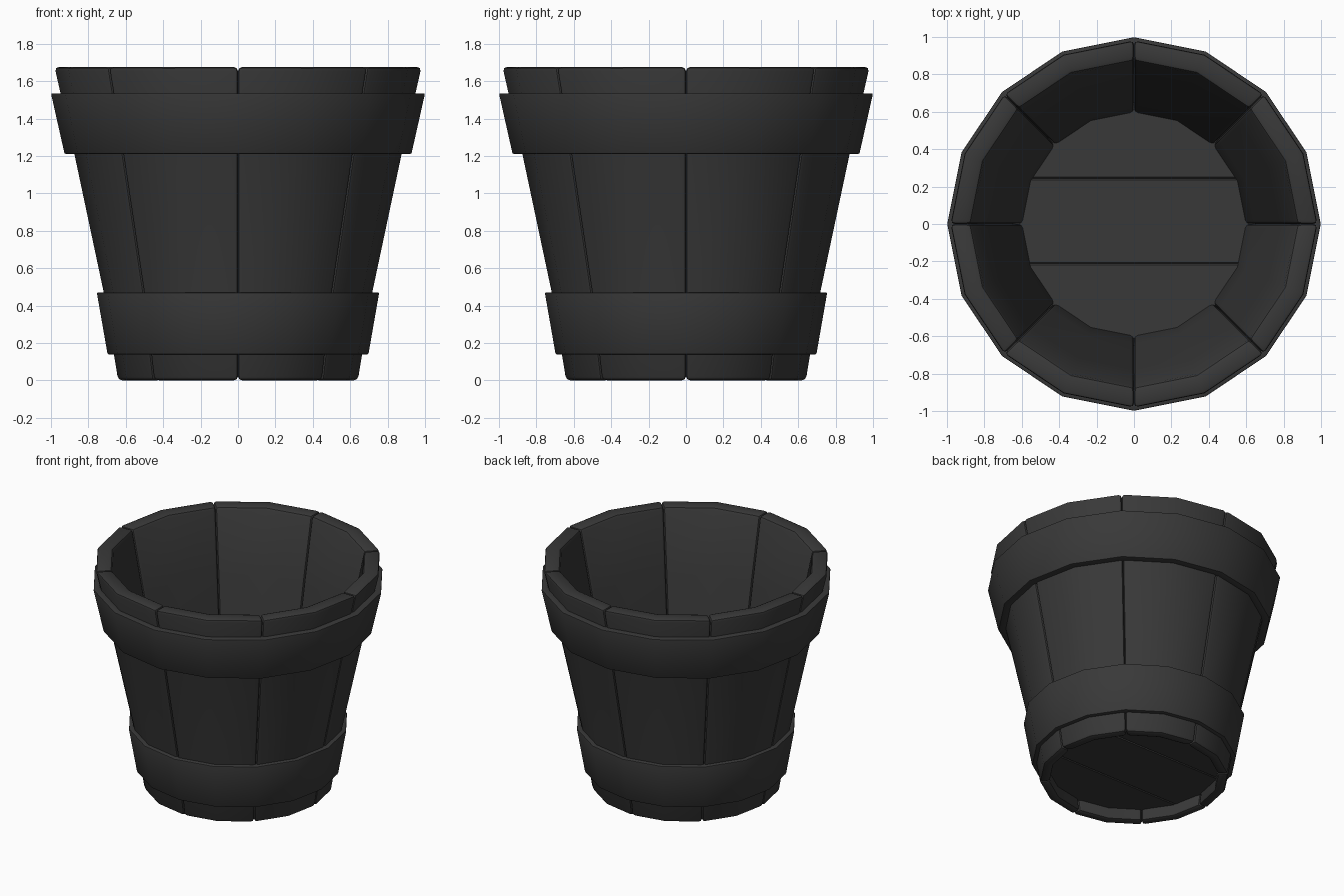
import bpy, bmesh
from math import cos, sin, pi, radians
from mathutils import Vector

if "Cube" in bpy.data.objects:
    bpy.data.objects.remove(bpy.data.objects["Cube"])

dark = bpy.data.materials.new("dark_wood")
dark.diffuse_color = (0.04, 0.04, 0.04, 1)
dark.use_nodes = True
dark.node_tree.nodes["Principled BSDF"].inputs["Base Color"].default_value = dark.diffuse_color


def finish(name, bm, bevel, segments=2):
    """Bevel the hard edges, then make a smooth-shaded object."""
    bmesh.ops.recalc_face_normals(bm, faces=bm.faces)
    hard = [e for e in bm.edges if e.calc_face_angle(0) > radians(40)]
    bmesh.ops.bevel(bm, geom=hard, offset=bevel, segments=segments,
                    profile=0.5, affect='EDGES', clamp_overlap=True)
    bmesh.ops.recalc_face_normals(bm, faces=bm.faces)
    mesh = bpy.data.meshes.new(name)
    bm.to_mesh(mesh)
    bm.free()
    mesh.materials.append(dark)
    ob = bpy.data.objects.new(name, mesh)
    bpy.context.collection.objects.link(ob)
    bpy.ops.object.select_all(action='DESELECT')
    ob.select_set(True)
    bpy.context.view_layer.objects.active = ob
    bpy.ops.object.shade_smooth_by_angle(angle=radians(35))
    return ob


def polar(r, a, z):
    return Vector((r * cos(a), r * sin(a), z))


# Eight tapered staves, each two facets wide
LEVELS = [(0.645, 0.0), (0.722, 0.47), (0.879, 1.21), (0.985, 1.675)]
for i in range(8):
    bm = bmesh.new()
    angles = [(i + k / 2) * pi / 4 for k in range(3)]
    rings = []
    for r, z in LEVELS:
        pts = [polar(r, a, z) for a in angles]
        pts += [polar(r * 0.886, a, z) for a in reversed(angles)]
        rings.append([bm.verts.new(p) for p in pts])
    for lo, hi in zip(rings, rings[1:]):
        for k in range(6):
            n = (k + 1) % 6
            bm.faces.new((lo[k], lo[n], hi[n], hi[k]))
    for ring in (rings[0], rings[-1]):
        bm.faces.new([ring[k] for k in (0, 1, 4, 5)])
        bm.faces.new([ring[k] for k in (1, 2, 3, 4)])
    finish(f"stave_{i + 1}", bm, 0.022)


# Two sixteen-sided hoops
def hoop(name, z0, r0, z1, r1, thick=0.07):
    bm = bmesh.new()
    profile = [(r0, z0), (r1, z1), (r1 - thick, z1), (r0 - thick, z0)]
    rings = [[bm.verts.new(polar(r, k * pi / 8, z)) for r, z in profile]
             for k in range(16)]
    for k in range(16):
        a, b = rings[k], rings[(k + 1) % 16]
        for j in range(4):
            n = (j + 1) % 4
            bm.faces.new((a[j], b[j], b[n], a[n]))
    finish(name, bm, 0.008)


hoop("lower_hoop", 0.138, 0.697, 0.47, 0.755)
hoop("upper_hoop", 1.21, 0.927, 1.535, 1.0)

# Floor of three planks cut from a sixteen-sided disc
for i, (y0, y1) in enumerate([(-1, -0.212), (-0.212, 0.242), (0.242, 1)]):
    bm = bmesh.new()
    disc = bm.faces.new([bm.verts.new(polar(0.62, k * pi / 8, 0.09))
                         for k in range(16)])
    for y, direction in ((y0, -1), (y1, 1)):
        bmesh.ops.bisect_plane(bm, geom=bm.verts[:] + bm.edges[:] + bm.faces[:],
                               plane_co=(0, y, 0), plane_no=(0, direction, 0),
                               clear_outer=True)
    ext = bmesh.ops.extrude_face_region(bm, geom=bm.faces[:], use_keep_orig=True)
    top = [g for g in ext["geom"] if isinstance(g, bmesh.types.BMVert)]
    bmesh.ops.translate(bm, verts=top, vec=(0, 0, 0.1))
    finish(f"floor_plank_{i + 1}", bm, 0.008, 1)
